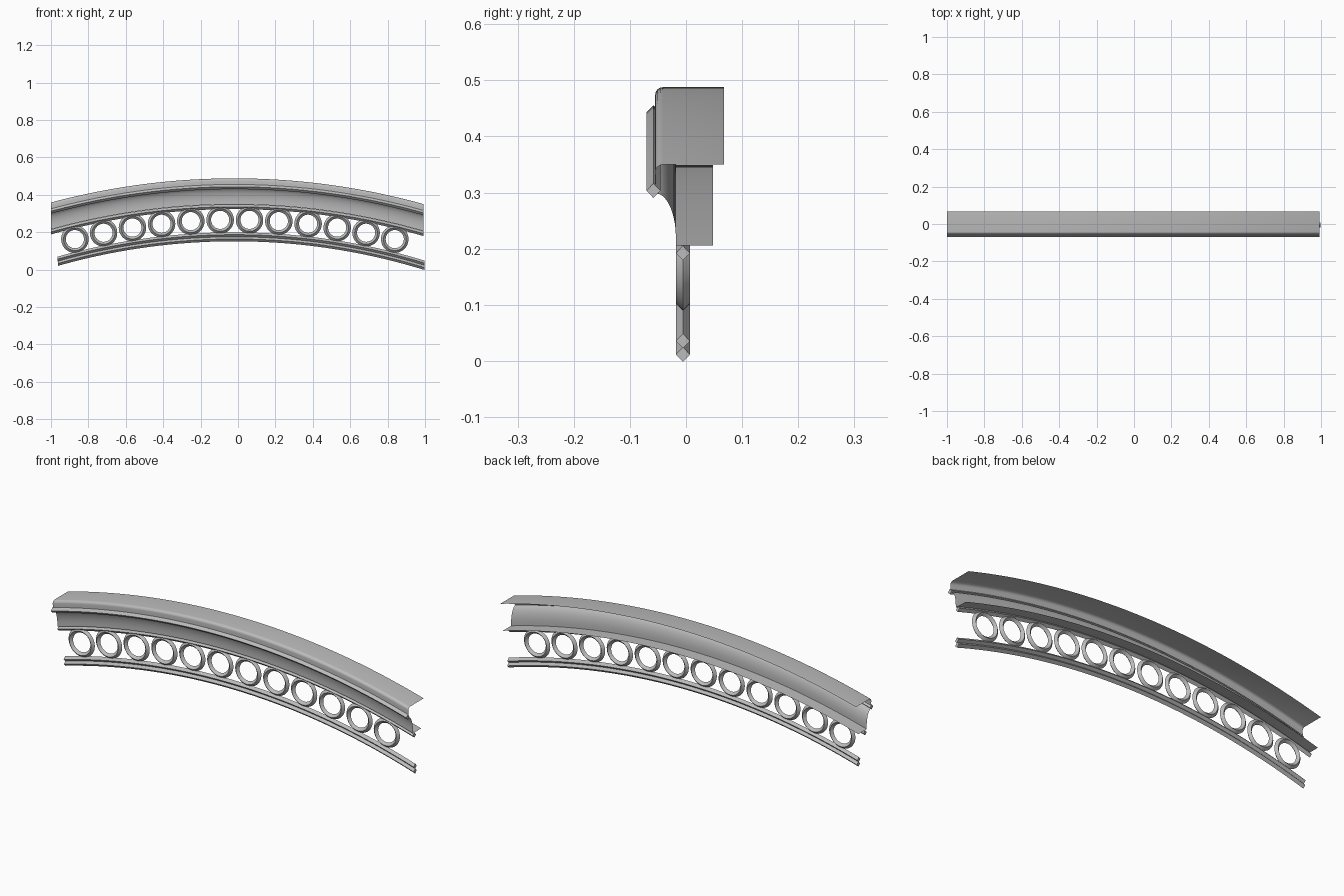
import bpy, bmesh, math

cube = bpy.data.objects.get("Cube")
if cube:
    bpy.data.objects.remove(cube, do_unlink=True)

CX, CZ = -0.02, -3.3      # shared centre of all the arcs
BEAD = 0.0125             # half width of the diamond beads
BEAD_Y = -0.0055

stone = bpy.data.materials.new("grey_stone")
stone.use_nodes = True
GREY = (0.5, 0.5, 0.5, 1)
stone.diffuse_color = GREY
stone.node_tree.nodes["Principled BSDF"].inputs["Base Color"].default_value = GREY


def finish(name, bm):
    mesh = bpy.data.meshes.new(name)
    bm.to_mesh(mesh)
    bm.free()
    mesh.materials.append(stone)
    obj = bpy.data.objects.new(name, mesh)
    bpy.context.collection.objects.link(obj)
    bpy.ops.object.select_all(action="DESELECT")
    obj.select_set(True)
    bpy.context.view_layer.objects.active = obj
    bpy.ops.object.shade_smooth_by_angle(angle=math.radians(30))
    return obj


def skin(bm, rows, close_profile, close_path):
    """Join rows of vertices with quads."""
    n, m = len(rows), len(rows[0])
    for i in range(n if close_path else n - 1):
        a, b = rows[i], rows[(i + 1) % n]
        for j in range(m if close_profile else m - 1):
            k = (j + 1) % m
            bm.faces.new((a[j], a[k], b[k], b[j]))


def arc_sweep(name, profile, x0, x1, closed=False, steps=48):
    """Sweep a (y, z at crown) profile along the arch with upright ends."""
    bm = bmesh.new()
    rows = []
    for i in range(steps + 1):
        x = x0 + (x1 - x0) * i / steps
        rows.append([bm.verts.new((x, y, CZ + math.sqrt((z - CZ) ** 2 - (x - CX) ** 2)))
                     for y, z in profile])
    skin(bm, rows, closed, False)
    if closed:
        bm.faces.new(rows[0])
        bm.faces.new(rows[-1])
        bmesh.ops.recalc_face_normals(bm, faces=bm.faces)
    return finish(name, bm)


def diamond(y, z):
    return [(y - BEAD, z), (y, z + BEAD), (y + BEAD, z), (y, z - BEAD)]


# Cornice sheet: top slab, rounded nose, hollow cove and bottom flange
cove = []
for i in range(11):
    t = math.pi / 2 * i / 10
    cove.append((-0.053 + 0.035 * math.sin(t), 0.362 + 0.076 * math.cos(t)))
nose = [(-0.041 - 0.014 * math.sin(math.pi / 8 * i),
         0.474 + 0.014 * math.cos(math.pi / 8 * i)) for i in range(5)]
cornice = [(0.068, 0.488)] + nose + cove + [(-0.018, 0.349), (0.048, 0.349)]
arc_sweep("cornice", cornice, -1.0, 0.993)

# Diamond beads
arc_sweep("cornice_bead", diamond(-0.058, 0.443), -1.0, 0.993, True)
arc_sweep("flange_bead", diamond(BEAD_Y, 0.336), -1.0, 0.993, True)
arc_sweep("upper_rail", diamond(BEAD_Y, 0.187), -0.965, 0.997, True)
arc_sweep("lower_rail", diamond(BEAD_Y, 0.164), -0.963, 0.997, True)

# Row of rings between the cornice and the rails
RING_R, ARC_R, COUNT = 0.061, 3.567, 12
for i in range(COUNT):
    a = (i - (COUNT - 1) / 2) * 0.157 / ARC_R
    cx, cz = -0.017 + ARC_R * math.sin(a), CZ + ARC_R * math.cos(a)
    bm = bmesh.new()
    rows = []
    for s in range(40):
        t = 2 * math.pi * s / 40
        rows.append([bm.verts.new((cx + (RING_R + r) * math.cos(t), y,
                                   cz + (RING_R + r) * math.sin(t)))
                     for y, r in diamond(BEAD_Y, 0)])
    skin(bm, rows, True, True)
    bmesh.ops.recalc_face_normals(bm, faces=bm.faces)
    finish(f"ring_{i + 1}", bm)
